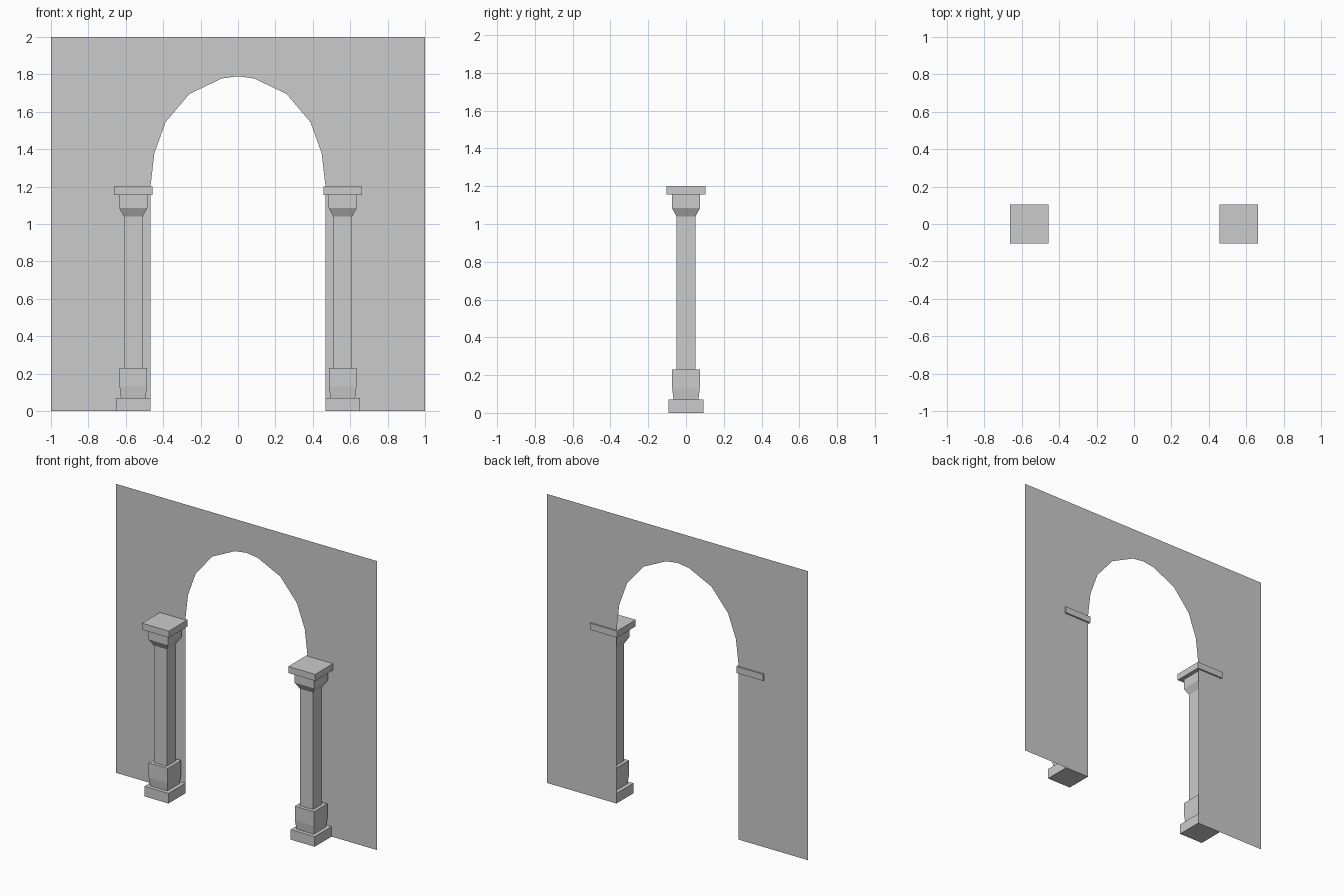
import bpy, bmesh

if "Cube" in bpy.data.objects:
    bpy.data.objects.remove(bpy.data.objects["Cube"])

WALL_Y = 0.092
COLUMN_X = 0.56


def make_object(name, bm):
    mesh = bpy.data.meshes.new(name)
    bm.to_mesh(mesh)
    bm.free()
    obj = bpy.data.objects.new(name, mesh)
    bpy.context.collection.objects.link(obj)
    return obj


# Wall: thin sheet with a pointed-round arch opening, half outline mirrored in x
bm = bmesh.new()
half = [(0, 1.79), (0.087, 1.778), (0.26, 1.695), (0.387, 1.545),
        (0.447, 1.38), (0.468, 1.2), (0.468, 0), (1, 0), (1, 2)]
outline = half + [(-x, z) for x, z in reversed(half[1:])]
face = bm.faces.new([bm.verts.new((x, WALL_Y, z)) for x, z in outline])
face.normal_update()
if face.normal.y > 0:
    face.normal_flip()
make_object("arch_wall", bm)

# Columns: square rings stacked along a (half width, height) profile
profile = [(0.092, 0), (0.092, 0.07), (0.066, 0.07), (0.073, 0.13),
           (0.073, 0.23), (0.05, 0.23), (0.05, 1.04), (0.075, 1.085),
           (0.075, 1.155), (0.103, 1.155), (0.103, 1.2)]


def column(name, cx):
    bm = bmesh.new()
    rings = [[bm.verts.new((cx + sx * r, sy * r, z))
              for sx, sy in ((-1, -1), (1, -1), (1, 1), (-1, 1))]
             for r, z in profile]
    for low, high in zip(rings, rings[1:]):
        for i in range(4):
            j = (i + 1) % 4
            bm.faces.new((low[i], low[j], high[j], high[i]))
    bm.faces.new(rings[0][::-1])
    bm.faces.new(rings[-1])
    bmesh.ops.recalc_face_normals(bm, faces=bm.faces[:])
    return make_object(name, bm)


column("left_column", -COLUMN_X)
column("right_column", COLUMN_X)
